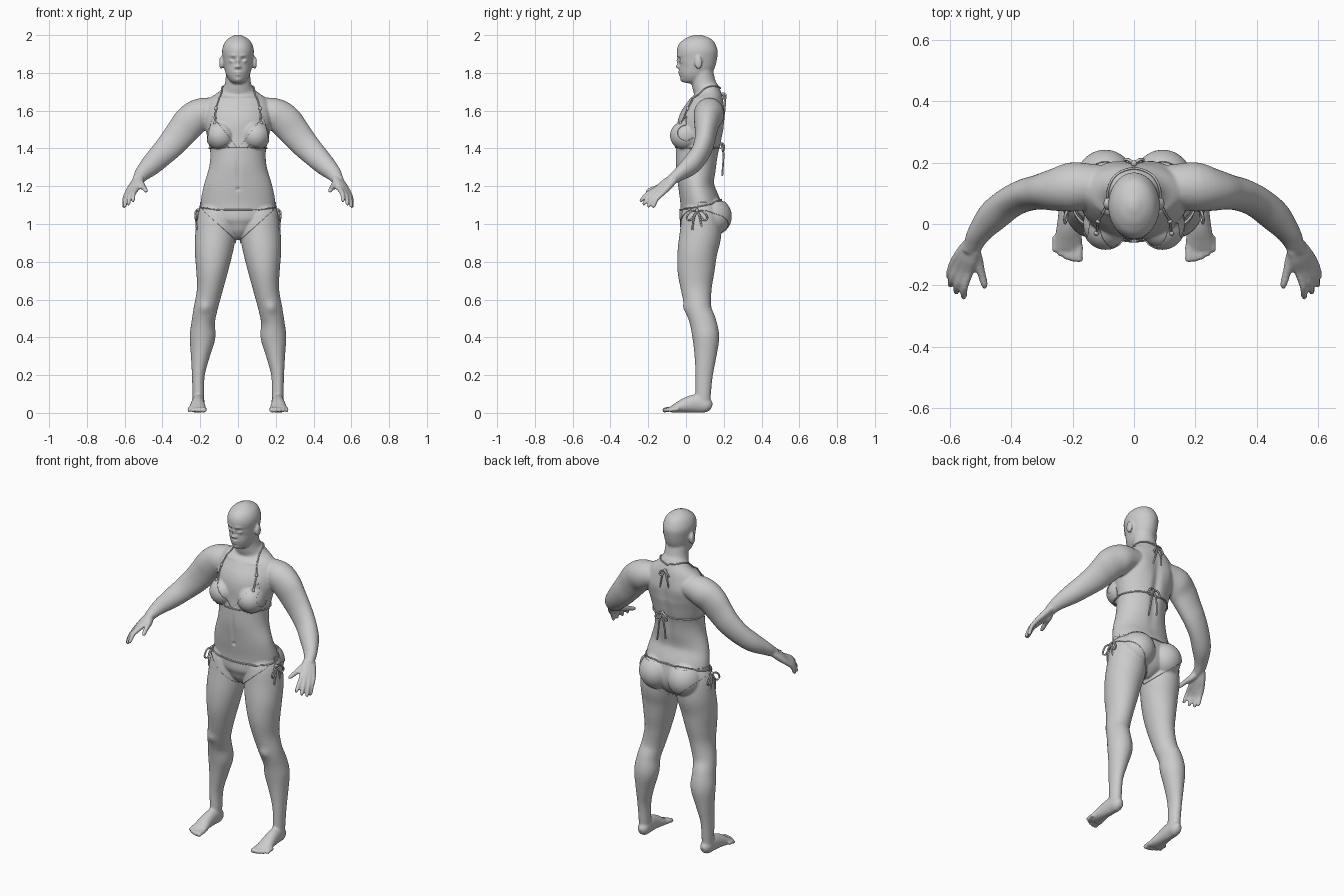
import bpy, bmesh, math
from mathutils import Vector, Matrix
from mathutils.bvhtree import BVHTree

X, Y, Z = Vector((1, 0, 0)), Vector((0, 1, 0)), Vector((0, 0, 1))


def spline(rows, n):
    """Catmull-Rom through rows of any width."""
    rows = [Vector(r) for r in rows]
    p = [rows[0]] + rows + [rows[-1]]
    out = []
    for i in range(1, len(p) - 2):
        a, b, c, d = p[i - 1:i + 3]
        for k in range(n):
            t = k / n
            out.append(b + (c - a) * (t / 2) + (a * 2 - b * 5 + c * 4 - d) * (t * t / 2)
                       + (b * 3 - a - c * 3 + d) * (t ** 3 / 2))
    return out + [rows[-1]]


def loft(bm, rows, ref=Y, n=5, seg=32):
    """Tube of ellipses; row = x, y, z, side radius, radius along ref."""
    pts = spline(rows, n)
    rings = []
    for i, p in enumerate(pts):
        t = Vector(pts[min(i + 1, len(pts) - 1)][:3]) - Vector(pts[max(i - 1, 0)][:3])
        t.normalize()
        v = (ref - t * ref.dot(t)).normalized()
        u = t.cross(v)
        c, ru, rv = Vector(p[:3]), max(p[3], .003), max(p[4], .003)
        rings.append([bm.verts.new(c + u * ru * math.cos(a) + v * rv * math.sin(a))
                      for a in (2 * math.pi * k / seg for k in range(seg))])
    for r, s in zip(rings, rings[1:]):
        for k in range(seg):
            bm.faces.new((r[k], r[(k + 1) % seg], s[(k + 1) % seg], s[k]))
    bm.faces.new(rings[0][::-1])
    bm.faces.new(rings[-1])


def ball(bm, c, r):
    bmesh.ops.create_uvsphere(bm, u_segments=32, v_segments=20, radius=1,
                              matrix=Matrix.Translation(c) @ Matrix.Diagonal((*r, 1)))


def make(name, bm):
    me = bpy.data.meshes.new(name)
    bm.to_mesh(me)
    for f in me.polygons:
        f.use_smooth = True
    ob = bpy.data.objects.new(name, me)
    bpy.context.collection.objects.link(ob)
    return ob


raw = bmesh.new()
# torso and neck
loft(raw, [(0, .07, .925, .03, .05), (0, .075, .96, .09, .085), (0, .083, 1.02, .17, .112),
           (0, .078, 1.1, .197, .108), (0, .055, 1.2, .182, .096), (0, .054, 1.3, .153, .108),
           (0, .06, 1.38, .147, .114), (0, .07, 1.45, .16, .12), (0, .08, 1.53, .178, .124),
           (0, .1, 1.6, .18, .108), (0, .113, 1.66, .155, .086), (0, .11, 1.7, .1, .071),
           (0, .095, 1.74, .07, .064), (0, .083, 1.81, .064, .06)], seg=48)
# head
loft(raw, [(0, .015, 1.745, .022, .03), (0, .018, 1.76, .042, .05), (0, .03, 1.79, .061, .073),
           (0, .049, 1.83, .073, .095), (0, .058, 1.87, .079, .104), (0, .06, 1.92, .084, .108),
           (0, .062, 1.96, .071, .091), (0, .062, 1.985, .047, .061),
           (0, .062, 2.002, .012, .015)], seg=48)
ball(raw, (.089, .066, 1.853), (.011, .021, .035))
ball(raw, (.033, -.026, 1.868), (.014, .014, .013))
# breasts and buttocks
ball(raw, (.092, 0, 1.468), (.074, .08, .074))
ball(raw, (.094, .132, 1.04), (.096, .106, .1))
# leg
loft(raw, [(.1, .08, 1.13, .07, .07), (.11, .08, 1.05, .102, .1), (.118, .077, .95, .108, .11),
           (.129, .06, .85, .1, .105), (.138, .053, .75, .084, .098), (.15, .055, .65, .068, .081),
           (.172, .067, .55, .063, .068), (.184, .09, .48, .062, .07), (.188, .105, .4, .068, .071),
           (.2, .103, .3, .05, .058), (.21, .096, .2, .034, .046), (.21, .091, .1, .031, .041),
           (.21, .09, .04, .03, .038)])
# foot and toes
loft(raw, [(.208, .136, .032, .015, .018), (.208, .112, .04, .031, .039), (.21, .06, .05, .034, .049),
           (.213, 0, .041, .038, .04), (.214, -.05, .026, .045, .026),
           (.214, -.082, .017, .046, .016)], ref=Z)
for i in range(5):
    x, tip, r = .18 + .0195 * i, -.121 + .002 * i * i, .0145 - .001 * i
    loft(raw, [(x, tip + .05, .02, r, r), (x, tip + .02, .018, r * .9, r * .9),
               (x, tip + .005, .014, r, r), (x, tip - .003, .012, r * .6, r * .6)], ref=Z, seg=14)
# arm
loft(raw, [(.1, .125, 1.61, .06, .06), (.19, .122, 1.585, .083, .08), (.25, .112, 1.545, .088, .07),
           (.3, .105, 1.485, .082, .058), (.35, .095, 1.425, .074, .053), (.405, .07, 1.367, .065, .05),
           (.46, .025, 1.312, .056, .05), (.505, -.03, 1.268, .042, .036),
           (.525, -.07, 1.238, .032, .028), (.533, -.09, 1.225, .03, .02)])
# fingers, each running from the wrist, and thumb
fingers = [((.537, -.155, 1.187), (.556, -.243, 1.118)), ((.555, -.151, 1.18), (.581, -.227, 1.1)),
           ((.572, -.139, 1.172), (.6, -.202, 1.088)), ((.586, -.121, 1.166), (.603, -.175, 1.086))]
wrist = Vector((.528, -.075, 1.235))
for i, (k, t) in enumerate(fingers):
    k, t = Vector(k), Vector(t)
    w = wrist + (k - Vector((.562, -.142, 1.176))) * .5
    m = (k + t) / 2 + Vector((.006, -.006, .007))
    loft(raw, [(*w, .019, .019), (*((w + k) / 2), .019, .019), (*k, .0145, .0145),
               (*m, .012, .012), (*(m.lerp(t, .8)), .0105, .0105), (*t, .006, .006)], ref=X, seg=14)
loft(raw, [(.525, -.078, 1.235, .02, .02), (.512, -.115, 1.208, .021, .019),
           (.499, -.158, 1.192, .014, .014), (.489, -.195, 1.178, .012, .012),
           (.485, -.21, 1.17, .007, .007)], ref=X, seg=14)
bmesh.ops.recalc_face_normals(raw, faces=raw.faces)

# fuse everything into one skin
tmp = make("body_blockout", raw)
tmp.modifiers.new("mirror", 'MIRROR').use_mirror_merge = False
rm = tmp.modifiers.new("fuse", 'REMESH')
rm.mode, rm.voxel_size = 'VOXEL', .006
sm = tmp.modifiers.new("soften", 'SMOOTH')
sm.factor, sm.iterations = .5, 5
skin = bmesh.new()
skin.from_mesh(tmp.evaluated_get(bpy.context.evaluated_depsgraph_get()).to_mesh())
bpy.data.objects.remove(tmp)

# soft sculpting pushes: centre, falloff radii, offset
pushes = [((.031, -.045, 1.872), (.016, .03, .009), (0, .01, 0)),     # eye sockets
          ((.03, -.045, 1.892), (.022, .03, .007), (0, -.005, 0)),    # brows
          ((0, -.05, 1.834), (.012, .03, .01), (0, -.022, 0)),        # nose tip
          ((0, -.048, 1.857), (.009, .03, .016), (0, -.012, 0)),      # nose bridge
          ((.013, -.045, 1.83), (.007, .03, .007), (0, -.008, 0)),    # nostrils
          ((0, -.045, 1.803), (.02, .03, .006), (0, -.009, 0)),       # lips
          ((0, -.045, 1.789), (.017, .03, .006), (0, -.008, 0)),
          ((0, -.035, 1.762), (.018, .03, .012), (0, -.005, 0)),      # chin
          ((0, .2, 1.42), (.025, .07, .17), (0, -.014, 0)),           # spine
          ((0, -.06, 1.28), (.013, .05, .09), (0, .005, 0)),          # belly line
          ((0, -.045, 1.185), (.008, .03, .008), (0, .01, 0)),        # navel
          ((.085, .17, 1.58), (.05, .06, .06), (0, .01, 0)),          # shoulder blades
          ((.09, .02, 1.665), (.06, .04, .01), (0, -.006, 0)),        # collarbones
          ((.178, -.005, .555), (.03, .04, .03), (0, -.01, 0))]       # kneecaps
for c, r, d in pushes:
    for v in skin.verts:
        q = ((abs(v.co.x) - c[0]) / r[0]) ** 2 + ((v.co.y - c[1]) / r[1]) ** 2 + ((v.co.z - c[2]) / r[2]) ** 2
        if q < 9:
            v.co += Vector(d) * math.exp(-q)
skin.normal_update()
make("body", skin)
bvh = BVHTree.FromBMesh(skin)


def cloth(name, planes, mirror=False):
    """Piece of the skin kept behind all planes, lifted and thickened."""
    bm = skin.copy()
    for co, no in planes:
        bmesh.ops.bisect_plane(bm, geom=bm.verts[:] + bm.edges[:] + bm.faces[:],
                               plane_co=co, plane_no=no, clear_outer=True)
    bm.normal_update()
    for v in bm.verts:
        v.co += v.normal * .001
    ob = make(name, bm)
    s = ob.modifiers.new("thickness", 'SOLIDIFY')
    s.thickness, s.offset = .004, 1
    if mirror:
        ob.modifiers.new("mirror", 'MIRROR').use_mirror_merge = False


def cord(name, pts, r=.004, wrap=True, n=10):
    """Round string, optionally laid on the skin."""
    cu = bpy.data.curves.new(name, 'CURVE')
    cu.dimensions, cu.bevel_depth, cu.bevel_resolution, cu.use_fill_caps = '3D', r, 1, True
    path = spline(pts, n)
    sp = cu.splines.new('POLY')
    sp.points.add(len(path) - 1)
    for p, q in zip(sp.points, path):
        if wrap:
            loc, nor, _, _ = bvh.find_nearest(q)
            q = loc + nor * r
        p.co = (*q, 1)
    sp.use_smooth = True
    bpy.context.collection.objects.link(bpy.data.objects.new(name, cu))


def bow(name, c, side, out, loop, tail):
    """Knot with two drooping loops and two hanging tails."""
    c = Vector(c)
    bm = bmesh.new()
    ball(bm, c, (.01, .01, .01))
    make(name + "_knot", bm)
    for s in (-1, 1):
        a = side * s
        cord(name + "_loop", [c, c + a * loop * .6 + out * .012 - Z * loop * .1, c + a * loop + out * .012 - Z * loop * .7,
                              c + a * loop * .6 + out * .006 - Z * loop * .9, c], .005, False)
        cord(name + "_tail", [c, c + a * .014 + out * .01 - Z * tail * .3, c + a * .022 + out * .008 - Z * tail * .65,
                              c + a * (.028 + .005 * s) + out * .004 - Z * tail * (1 + .06 * s)], .005, False)


# bikini top
cloth("bikini_cup", [((0, 0, 1.405), -Z), ((0, .04, 0), Y), ((.01, 0, 1.41), (-.16, 0, .125)),
                     ((.17, 0, 1.4), (.16, 0, .035))], mirror=True)
band = [(0, -.06, 1.405), (.09, -.06, 1.405), (.16, .05, 1.4), (.1, .17, 1.4), (0, .19, 1.4)]
strap = [(.135, -.04, 1.56), (.125, -.005, 1.62), (.1, .04, 1.68), (.083, .1, 1.715), (.05, .16, 1.725), (0, .19, 1.72)]
waist = [(0, -.04, 1.075), (.12, -.02, 1.078), (.2, .06, 1.09), (.12, .17, 1.11), (0, .18, 1.122)]
for s in (-1, 1):
    for name, pts in (("bust_band", band), ("neck_strap", strap), ("hip_string", waist)):
        cord(name, [(x * s, y, z) for x, y, z in pts])
    for p in strap[:2]:
        loc, nor, _, _ = bvh.find_nearest(Vector((p[0] * s, p[1], p[2])))
        bm = bmesh.new()
        ball(bm, loc + nor * .005, (.008, .008, .012))
        make("strap_knot", bm)
    loc, nor, _, _ = bvh.find_nearest(Vector((.25 * s, .05, 1.085)))
    bow("hip_bow", loc + nor * .008, Y, X * s, .055, .11)
for name, p, loop, tail in (("back_bow", (0, .3, 1.4), .04, .16), ("neck_bow", (0, .3, 1.715), .03, .1)):
    loc, nor, _, _ = bvh.find_nearest(Vector(p))
    bow(name, loc + nor * .008, X, Y, loop, tail)

# bikini bottom, front and back
for name, top, ydir, low in (("bikini_front", 1.076, 1, .93), ("bikini_back", 1.115, -1, .91)):
    cloth(name, [((0, 0, top), Z), ((0, .065, 0), Y * ydir), ((.03, 0, low), (.155, 0, -.17)),
                 ((-.03, 0, low), (-.155, 0, -.17))])
skin.free()
